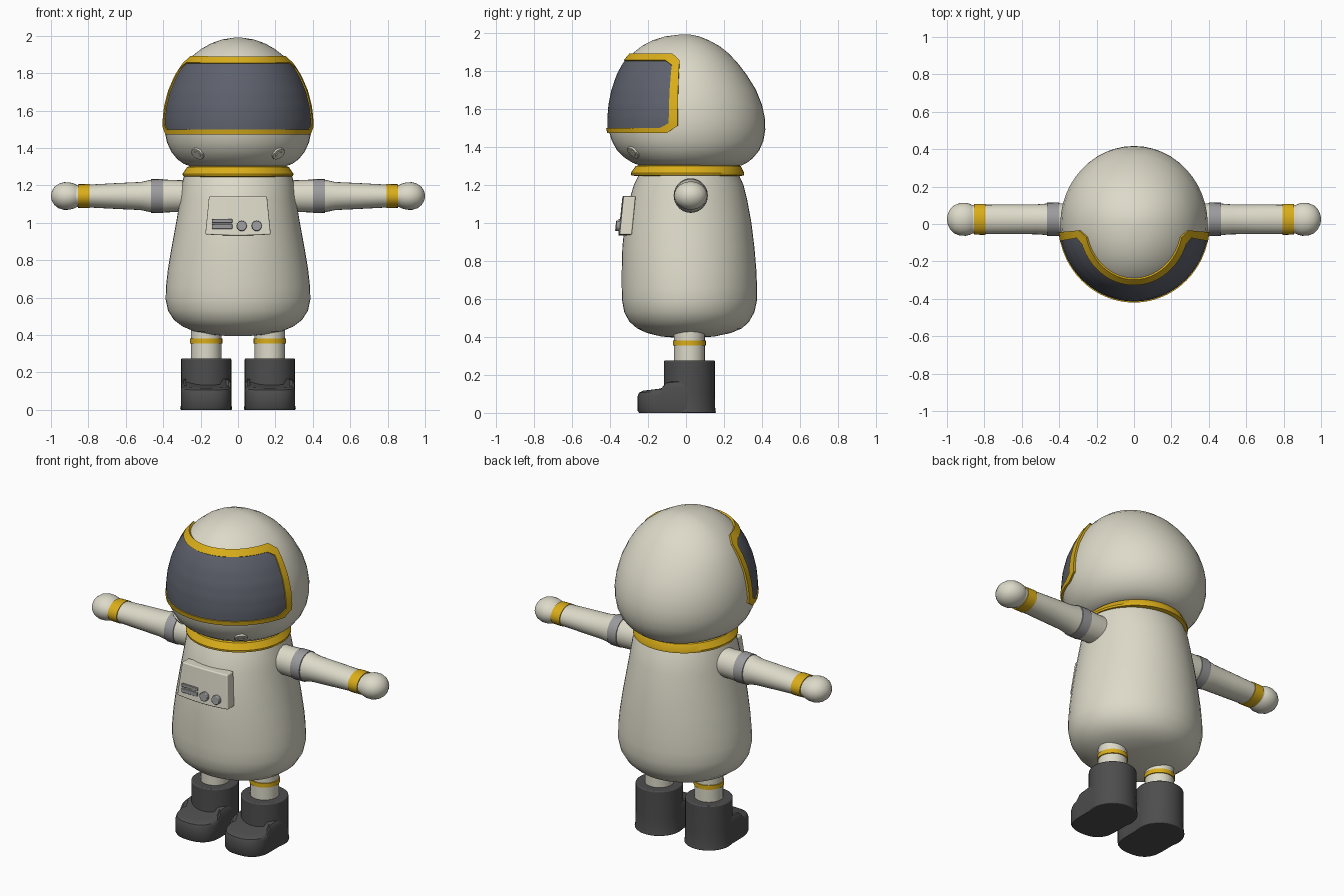
import bpy, bmesh
from math import sin, cos, pi, radians
from mathutils import Vector, Matrix

if "Cube" in bpy.data.objects:
    bpy.data.objects.remove(bpy.data.objects["Cube"])


def material(name, r, g, b):
    m = bpy.data.materials.new(name)
    m.diffuse_color = (r, g, b, 1)
    m.use_nodes = True
    m.node_tree.nodes["Principled BSDF"].inputs["Base Color"].default_value = m.diffuse_color
    return m


CREAM = material("cream", .72, .70, .58)
GOLD = material("gold", .70, .42, .01)
DARK = material("dark_rubber", .075, .075, .075)
GLASS = material("visor_glass", .11, .12, .15)
GREY = material("mid_grey", .33, .33, .34)


def finish(name, bm, mat, bevel=0, angle=35):
    bmesh.ops.recalc_face_normals(bm, faces=bm.faces)
    me = bpy.data.meshes.new(name)
    bm.to_mesh(me)
    bm.free()
    ob = bpy.data.objects.new(name, me)
    bpy.context.collection.objects.link(ob)
    me.materials.append(mat)
    if bevel:
        b = ob.modifiers.new("bevel", 'BEVEL')
        b.width, b.segments, b.limit_method = bevel, 3, 'ANGLE'
        b.angle_limit = radians(40)
    bpy.ops.object.select_all(action='DESELECT')
    ob.select_set(True)
    bpy.context.view_layer.objects.active = ob
    bpy.ops.object.shade_smooth_by_angle(angle=radians(angle))
    return ob


def loft(name, rings, mat, ring_closed=True, loop=False, caps=True, **kw):
    """Skin a list of equal-length point rings."""
    bm = bmesh.new()
    vs = [[bm.verts.new(p) for p in r] for r in rings]
    n = len(vs[0])
    pairs = list(zip(vs, vs[1:])) + ([(vs[-1], vs[0])] if loop else [])
    for a, b in pairs:
        for i in range(n if ring_closed else n - 1):
            j = (i + 1) % n
            bm.faces.new((a[i], a[j], b[j], b[i]))
    if caps:
        bm.faces.new(vs[0])
        bm.faces.new(vs[-1])
    return finish(name, bm, mat, **kw)


def section(z, rx, yf, yb, a):
    c = cos(a)
    return Vector((rx * sin(a), -yf * c if c > 0 else -yb * c, z))


def body_loft(name, prof, mat, n=48, **kw):
    return loft(name, [[section(*p, 2 * pi * i / n) for i in range(n)] for p in prof], mat, **kw)


def disc(name, centre, normal, r, depth, mat, bevel=0):
    bm = bmesh.new()
    rot = Vector(normal).to_track_quat('Z', 'Y').to_matrix().to_4x4()
    bmesh.ops.create_cone(bm, cap_ends=True, segments=24, radius1=r, radius2=r, depth=depth,
                          matrix=Matrix.Translation(centre) @ rot)
    return finish(name, bm, mat, bevel)


# helmet: height, half width, front depth, back depth
HELMET = [(1.30, .25, .24, .29), (1.315, .29, .28, .32), (1.34, .325, .32, .352),
          (1.38, .357, .362, .385), (1.43, .38, .39, .407), (1.49, .392, .408, .417),
          (1.55, .394, .408, .415), (1.62, .386, .402, .40), (1.70, .366, .386, .368),
          (1.78, .331, .358, .318), (1.84, .294, .325, .272), (1.89, .247, .282, .225),
          (1.93, .196, .232, .175), (1.96, .142, .175, .12), (1.98, .085, .11, .07),
          (1.99, .02, .03, .02)]
body_loft("helmet", HELMET, CREAM)


def on_helmet(a, z, off=0.0):
    def raw(a, z):
        for p, q in zip(HELMET, HELMET[1:]):
            if z <= q[0]:
                t = (z - p[0]) / (q[0] - p[0])
                return section(z, *[u + (v - u) * t for u, v in zip(p[1:], q[1:])], a)
    nrm = (raw(a + .01, z) - raw(a - .01, z)).cross(raw(a, z + .015) - raw(a, z - .015))
    return raw(a, z) + nrm.normalized() * off


# visor glass, with cut corners
rows = []
A, ZT, ZB, CA, CZ = 80, 1.865, 1.488, 6, .03
for k in range(21):
    z = ZB + (ZT - ZB) * k / 20
    lim = A - CA * max(0, 1 - min(z - ZB, ZT - z) / CZ)
    rows.append([on_helmet(radians(lim * (i / 20 - 1)), z, .006) for i in range(41)])
loft("visor_glass", rows, GLASS, ring_closed=False, caps=False)


# visor frame: strip between an outer and an inner outline
def outline(A, zt, zb, ca, cz):
    top = [((A - ca) * (i / 16 - 1), zt) for i in range(33)]
    side = [(A, zt - cz + (zb - zt + 2 * cz) * i / 12) for i in range(13)]
    half = top + side
    return half + [(-a, zt + zb - z) for a, z in half]


frame = []
for (ao, zo), (ai, zi) in zip(outline(84, 1.882, 1.475, 8, .035), outline(77.5, 1.848, 1.499, 7, .025)):
    ao, ai = radians(ao), radians(ai)
    frame.append([on_helmet(ao, zo, -.01), on_helmet(ao, zo, .012),
                  on_helmet(ai, zi, .012), on_helmet(ai, zi, -.01)])
loft("visor_frame", frame, GOLD, loop=True, caps=False)

# cheek valves
for s in (-1, 1):
    a = s * radians(38)
    p = on_helmet(a, 1.37)
    nrm = on_helmet(a, 1.37, 1) - p
    disc("cheek_valve", p, nrm, .037, .014, CREAM, .003)
    disc("cheek_valve_centre", p, nrm, .02, .022, CREAM, .003)

# neck ring
body_loft("neck_ring", [(1.245, .27, .26, .285), (1.25, .295, .288, .305), (1.262, .296, .29, .306),
                        (1.298, .272, .265, .288), (1.305, .25, .24, .27)], GOLD)

# torso
body_loft("torso", [(.395, .06, .05, .06), (.402, .15, .13, .15), (.42, .235, .205, .235),
                    (.445, .295, .258, .295), (.48, .342, .298, .332), (.53, .374, .325, .36),
                    (.59, .387, .336, .373), (.66, .385, .338, .374), (.75, .375, .338, .37),
                    (.87, .355, .335, .36), (1.0, .331, .322, .344), (1.12, .311, .298, .322),
                    (1.2, .301, .274, .302), (1.27, .285, .24, .27)], CREAM)


# chest control panel, curved to the torso
def panel_y(x, z):
    return -.356 + (z - .94) * .11 + .25 * x * x


panel = []
for i in range(13):
    t = i / 6 - 1
    xb, xt = .175 * t, .155 * t
    zb = .932 + .006 * t * t
    panel.append([(xb, panel_y(xb, .935), zb), (xt, panel_y(xt, 1.14), 1.14),
                  (xt, -.265, 1.14), (xb, -.285, zb)])
loft("control_panel", panel, CREAM, bevel=.006)
for z in (1.01, .98):
    bm = bmesh.new()
    bmesh.ops.create_cube(bm, size=1, matrix=Matrix.Translation((-.085, panel_y(-.085, z), z))
                          @ Matrix.Diagonal((.11, .016, .02 if z > 1 else .026, 1)))
    finish("panel_slot", bm, GREY, .003)
for x in (.02, .10):
    disc("panel_knob", (x, panel_y(x, .983) - .004, .983), (0, -1, .1), .027, .03, GREY, .004)


# arms: x, depth radius, height radius
def arm_part(name, s, prof, mat):
    loft(name, [[(s * x, .025 + ry * cos(2 * pi * i / 28), 1.143 + rz * sin(2 * pi * i / 28))
                 for i in range(28)] for x, ry, rz in prof], mat)


for s in (-1, 1):
    arm_part("arm", s, [(.22, .084, .086), (.32, .084, .085), (.40, .086, .088), (.47, .084, .086),
                        (.52, .08, .075), (.65, .079, .069), (.80, .078, .061), (.87, .076, .058)], CREAM)
    arm_part("arm_band", s, [(.40, .08, .08), (.402, .09, .091), (.464, .089, .09), (.466, .08, .08)], GREY)
    arm_part("wrist_band", s, [(.792, .07, .05), (.794, .083, .064), (.855, .082, .063), (.857, .07, .05)], GOLD)
    arm_part("hand", s, [(.855, .07, .055), (.875, .082, .066), (.90, .088, .073), (.93, .087, .074),
                         (.96, .076, .065), (.982, .056, .048), (.995, .03, .026), (1.0, .008, .007)], CREAM)

    # legs and boots
    cx, cy = s * .17, .018

    def tube(name, prof, mat, **kw):
        loft(name, [[(cx + r * cos(2 * pi * i / 32), cy + r * sin(2 * pi * i / 32), z)
                     for i in range(32)] for z, r in prof], mat, **kw)

    tube("leg", [(.2, .081), (.50, .081)], CREAM)
    tube("leg_band", [(.352, .07), (.354, .086), (.380, .086), (.382, .07)], GOLD)
    tube("boot_shaft", [(.0, .14), (.02, .136), (.10, .134), (.275, .134)], DARK, bevel=.006)

    # foot: rounded toe outline swept up to a sloping top
    plan = []
    for i in range(25):
        a = pi * i / 24
        plan.append((.134 * (1 if cos(a) > 0 else -1) * abs(cos(a)) ** .8, -.12 - .135 * sin(a) ** .8))
    plan = [(.134, cy)] + plan + [(-.134, cy)]
    foot = []
    for k, zf in ((.97, 0), (1, .1), (1, .72), (.97, .88), (.9, .97), (.8, 1.0)):
        foot.append([(cx + x * k, cy + (y - cy) * k,
                      zf * (.12 + .09 * (y + .255) + (.03 if y > -.125 else 0))) for x, y in plan])
    loft("boot_foot", foot, DARK)
